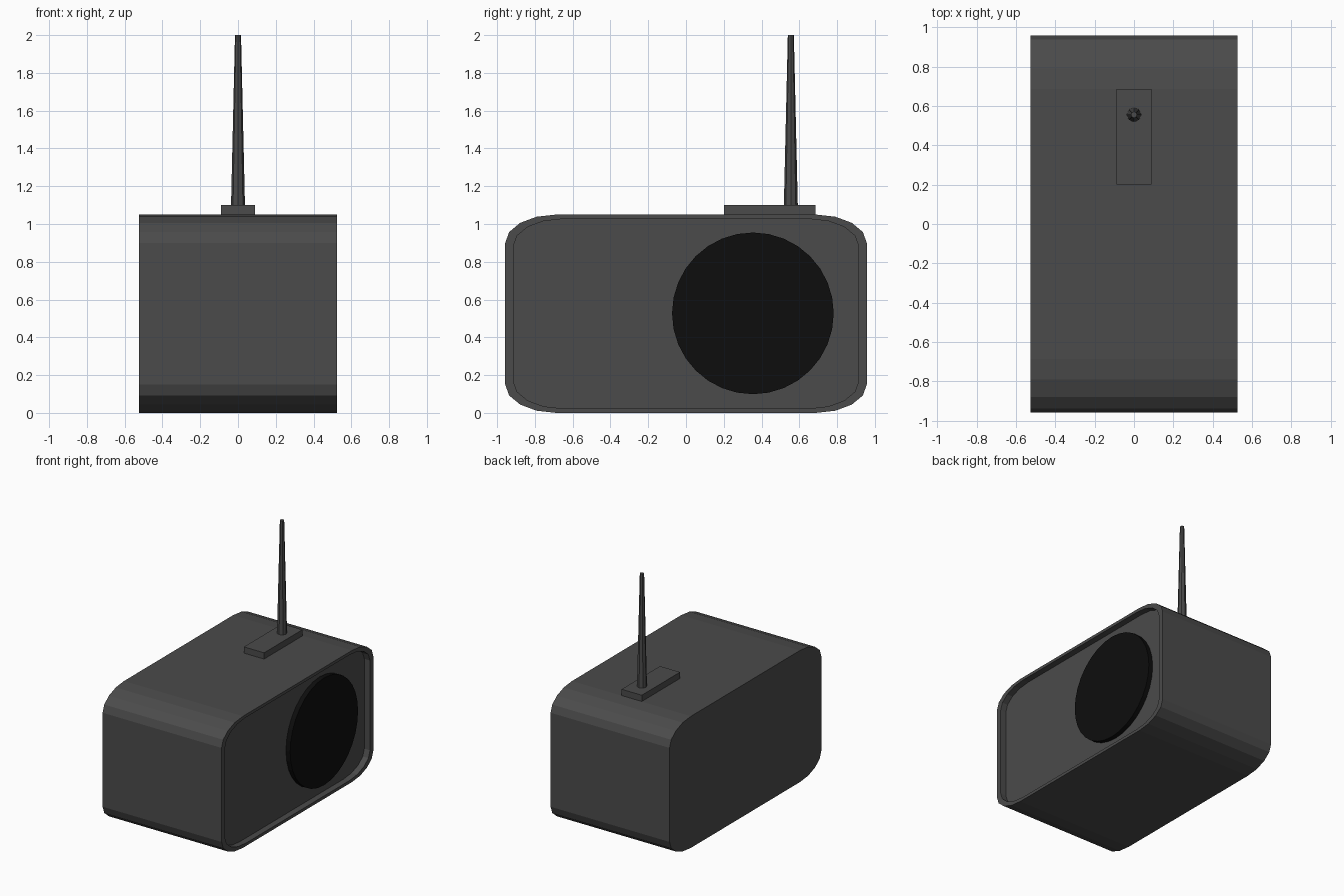
import bpy, bmesh, math
from mathutils import Matrix

if "Cube" in bpy.data.objects:
    bpy.data.objects.remove(bpy.data.objects["Cube"])


def material(name, v):
    m = bpy.data.materials.new(name)
    m.diffuse_color = (v, v, v, 1)
    m.use_nodes = True
    m.node_tree.nodes["Principled BSDF"].inputs["Base Color"].default_value = m.diffuse_color
    return m


GREY = material("dark_grey", 0.07)
BLACK = material("black", 0.004)


def finish(name, bm, mat):
    bmesh.ops.recalc_face_normals(bm, faces=bm.faces)
    me = bpy.data.meshes.new(name)
    bm.to_mesh(me)
    bm.free()
    me.materials.append(mat)
    ob = bpy.data.objects.new(name, me)
    bpy.context.collection.objects.link(ob)
    return ob


def cone(name, r1, r2, depth, sides, matrix, mat):
    bm = bmesh.new()
    bmesh.ops.create_cone(bm, cap_ends=True, segments=sides, radius1=r1,
                          radius2=r2, depth=depth, matrix=matrix)
    return finish(name, bm, mat)


# Cabinet: rounded rectangle profile with elliptical corners, extruded along x
HX, HY, HZ = 0.525, 0.957, 0.525
RY, RZ, STEPS = 0.27, 0.15, 4
profile = []
for q, (sy, sz) in enumerate([(1, 1), (-1, 1), (-1, -1), (1, -1)]):
    for i in range(STEPS + 1):
        a = math.pi / 2 * (q + i / STEPS)
        profile.append((sy * (HY - RY) + RY * math.cos(a),
                        sz * (HZ - RZ) + RZ * math.sin(a)))

# Rings: back edge, front edge, inner rim edge, recessed panel
bm = bmesh.new()
rings = [[bm.verts.new((x, y * s, HZ + z * s)) for y, z in profile]
         for x, s in [(-HX, 1), (HX, 1), (HX, 0.955), (HX - 0.05, 0.955)]]
n = len(profile)
for a, b in zip(rings, rings[1:]):
    for i in range(n):
        j = (i + 1) % n
        bm.faces.new((a[i], a[j], b[j], b[i]))
bm.faces.new(rings[0])
bm.faces.new(rings[-1])
finish("cabinet", bm, GREY)

# Round speaker grille standing on the recessed panel
cone("speaker_grille", 0.428, 0.428, 0.04, 32,
     Matrix.Translation((0.492, 0.354, 0.527)) @ Matrix.Rotation(math.pi / 2, 4, 'Y'),
     BLACK)

# Antenna base plate on the top
bm = bmesh.new()
bmesh.ops.create_cube(bm, size=1, matrix=Matrix.Translation((0, 0.443, 1.07))
                      @ Matrix.Diagonal((0.178, 0.483, 0.06, 1)))
finish("antenna_base", bm, GREY)

# Tapered antenna
cone("antenna", 0.037, 0.016, 0.905, 8, Matrix.Translation((0, 0.555, 1.5475)), GREY)
